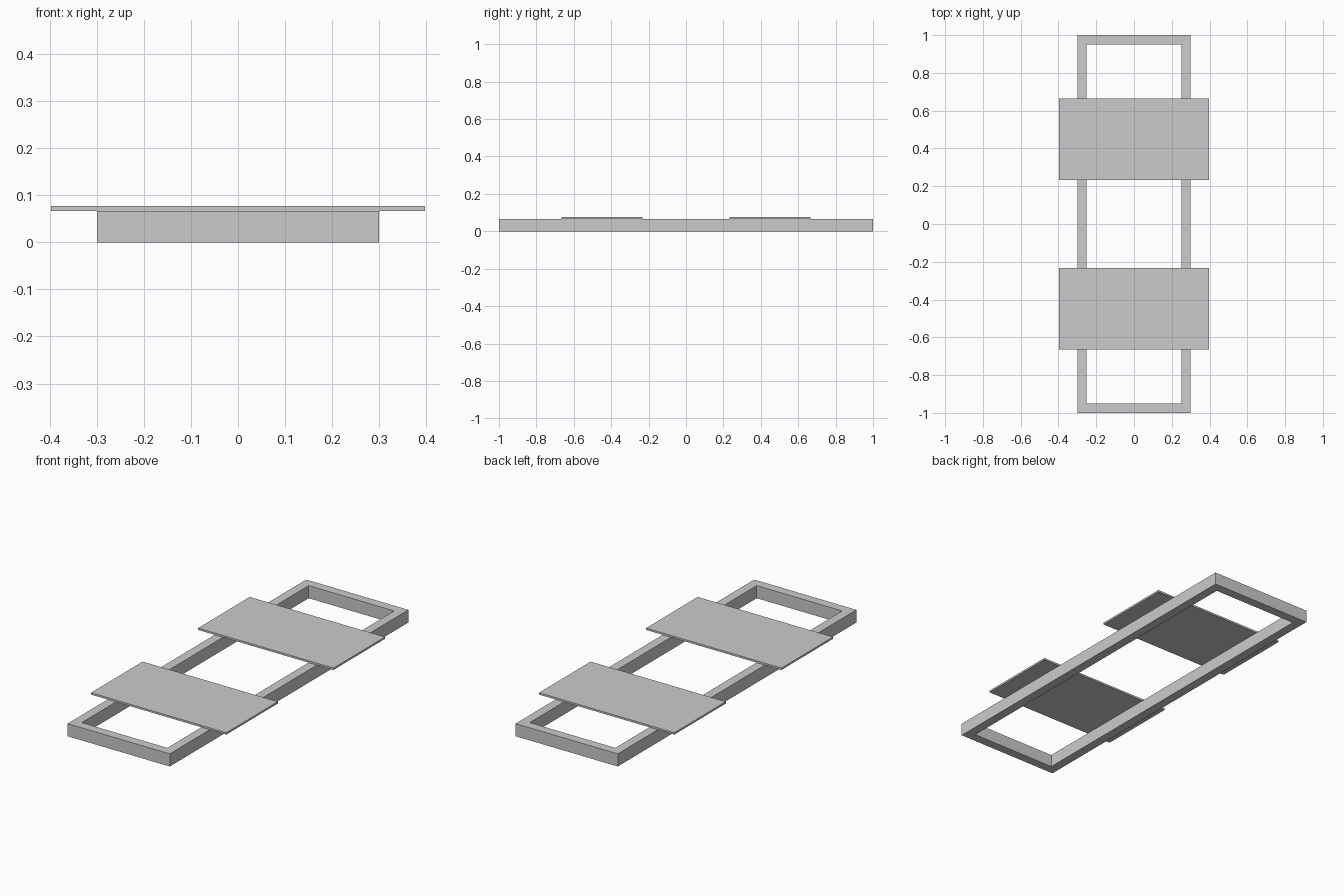
import bpy
import bmesh
from mathutils import Matrix

cube = bpy.data.objects.get("Cube")
if cube:
    bpy.data.objects.remove(cube, do_unlink=True)

FRAME_HEIGHT = 0.067
PLATE_THICKNESS = 0.01
GREY = (0.6, 0.6, 0.6, 1)

grey = bpy.data.materials.new("plain grey")
grey.use_nodes = True
grey.diffuse_color = GREY
grey.node_tree.nodes["Principled BSDF"].inputs["Base Color"].default_value = GREY


def slab(name, width, length, height, location, border=None):
    """Flat rectangular slab, or an open frame when a border width is given."""
    bm = bmesh.new()
    bmesh.ops.create_grid(bm, x_segments=1, y_segments=1, size=0.5,
                          matrix=Matrix.Diagonal((width, length, 1, 1)))
    if border:
        centre = bm.faces[:]
        bmesh.ops.inset_region(bm, faces=centre, thickness=border,
                               use_boundary=True, use_even_offset=True)
        bmesh.ops.delete(bm, geom=centre, context='FACES')
    # Raise the outline into a closed solid
    raised = bmesh.ops.extrude_face_region(bm, geom=bm.faces[:], use_keep_orig=True)
    top = [v for v in raised["geom"] if isinstance(v, bmesh.types.BMVert)]
    bmesh.ops.translate(bm, verts=top, vec=(0, 0, height))
    bmesh.ops.recalc_face_normals(bm, faces=bm.faces)
    mesh = bpy.data.meshes.new(name)
    bm.to_mesh(mesh)
    bm.free()
    mesh.materials.append(grey)
    obj = bpy.data.objects.new(name, mesh)
    obj.location = location
    bpy.context.collection.objects.link(obj)


# Long open base frame
slab("base_frame", 0.6, 2.0, FRAME_HEIGHT, (0, 0, 0), border=0.049)

# Two thin cross plates resting on the frame
for name, side in (("front_plate", -1), ("back_plate", 1)):
    slab(name, 0.794, 0.432, PLATE_THICKNESS, (0, side * 0.449, FRAME_HEIGHT))
